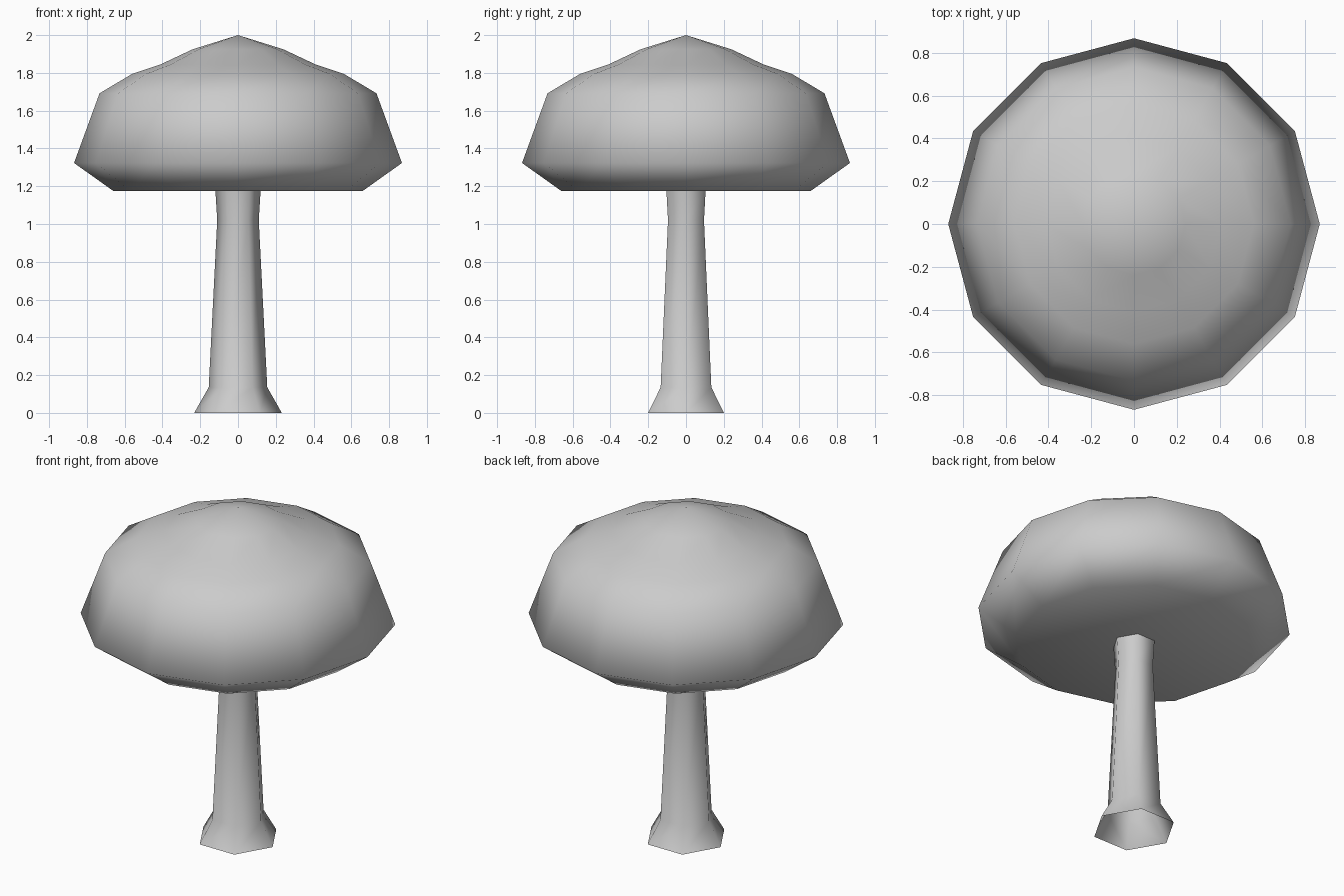
import bpy, bmesh
from math import cos, sin, tau

if "Cube" in bpy.data.objects:
    bpy.data.objects.remove(bpy.data.objects["Cube"])


def lathe(name, profile, sides):
    """Spin (radius, z) points around z; radius 0 makes a pole."""
    bm = bmesh.new()
    rings = []
    for r, z in profile:
        n = sides if r > 0 else 1
        rings.append([bm.verts.new((r * cos(tau * i / sides), r * sin(tau * i / sides), z))
                      for i in range(n)])
    for a, b in zip(rings, rings[1:]):
        for i in range(sides):
            j = (i + 1) % sides
            corners = [a[i % len(a)], a[j % len(a)], b[j % len(b)], b[i % len(b)]]
            bm.faces.new(list(dict.fromkeys(corners)))
    bmesh.ops.recalc_face_normals(bm, faces=bm.faces)
    for f in bm.faces:
        f.smooth = True
    mesh = bpy.data.meshes.new(name)
    bm.to_mesh(mesh)
    bm.free()
    obj = bpy.data.objects.new(name, mesh)
    bpy.context.collection.objects.link(obj)
    return obj


# Mushroom cap: twelve sides, flat underside, low peak
lathe("cap", [(0, 1.175), (0.66, 1.175), (0.868, 1.323), (0.733, 1.692),
              (0.56, 1.795), (0.41, 1.845), (0.24, 1.925), (0, 2.0)], 12)

# Stem: six sides, flared foot, open at the base
lathe("stem", [(0.232, 0), (0.155, 0.135), (0.11, 1.02), (0.12, 1.18)], 6)
